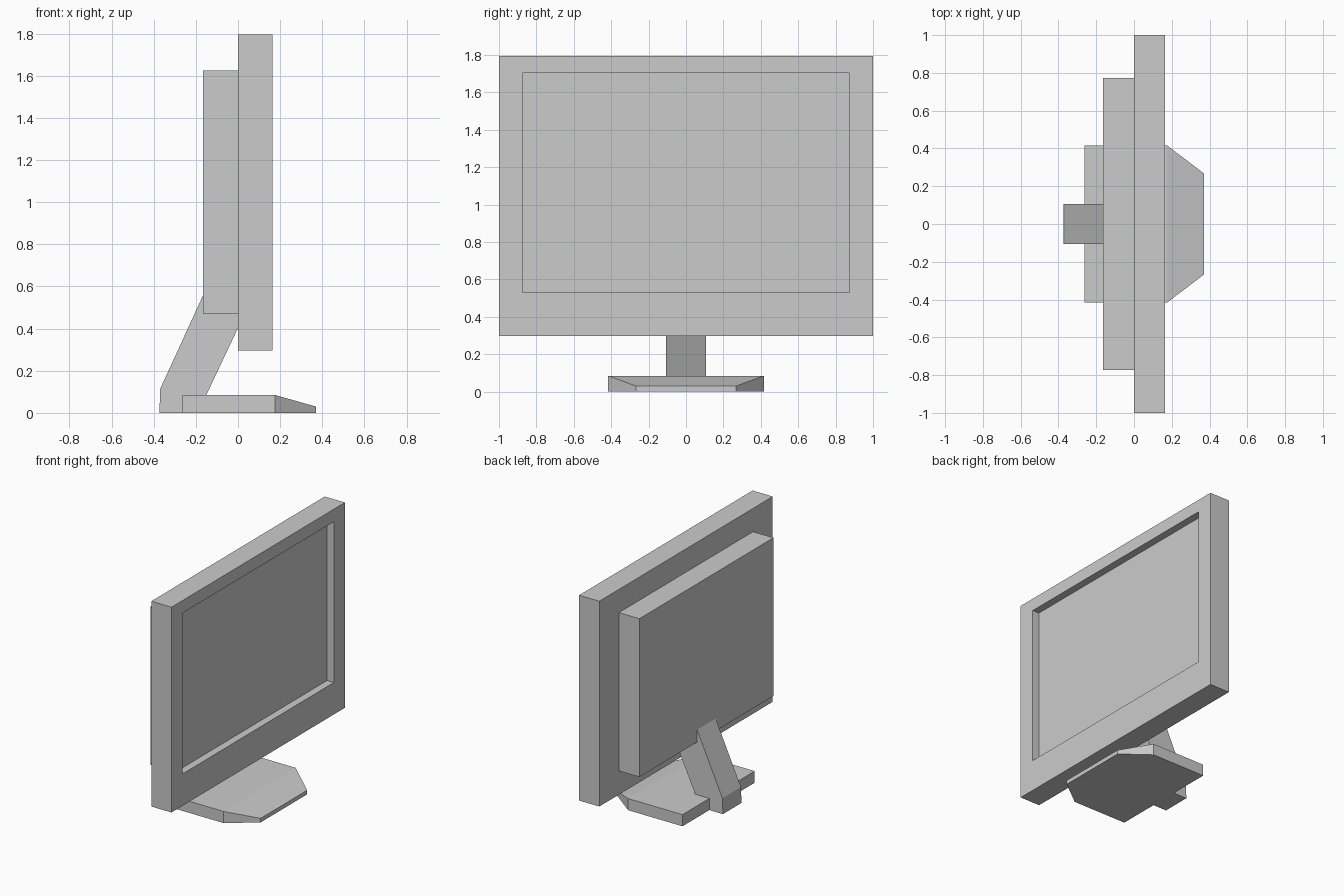
import bpy, bmesh
from mathutils import Vector

if "Cube" in bpy.data.objects:
    bpy.data.objects.remove(bpy.data.objects["Cube"])


def make_object(name, bm):
    bmesh.ops.recalc_face_normals(bm, faces=bm.faces)
    mesh = bpy.data.meshes.new(name)
    bm.to_mesh(mesh)
    bm.free()
    obj = bpy.data.objects.new(name, mesh)
    bpy.context.collection.objects.link(obj)
    return obj


def box(lo, hi):
    bm = bmesh.new()
    bmesh.ops.create_cube(bm, size=1)
    lo, hi = Vector(lo), Vector(hi)
    for v in bm.verts:
        v.co = Vector(lo[i] + (v.co[i] + 0.5) * (hi[i] - lo[i]) for i in range(3))
    return bm


def front_face(bm):
    bm.normal_update()
    return max(bm.faces, key=lambda f: f.normal.x)


# Screen housing: box with a recessed display on its +x face
bm = box((0, -1, 0.297), (0.163, 1, 1.795))
face = front_face(bm)
bmesh.ops.inset_individual(bm, faces=[face], thickness=0.05)
for v in face.verts:
    v.co.y = 0.873 if v.co.y > 0 else -0.873
    v.co.z = 1.703 if v.co.z > 1 else 0.53
bmesh.ops.inset_individual(bm, faces=[face], thickness=0, depth=-0.055)
make_object("screen_housing", bm)

# Rear casing
make_object("rear_casing", box((-0.165, -0.773, 0.47), (0, 0.773, 1.625)))

# Slanted neck: side profile (x, z) extruded across y
profile = [(-0.373, 0), (-0.15, 0), (-0.15, 0.085), (0, 0.403), (0, 0.47),
           (-0.165, 0.47), (-0.165, 0.56), (-0.369, 0.115)]
bm = bmesh.new()
side = bm.faces.new([bm.verts.new((x, -0.107, z)) for x, z in profile])
ext = bmesh.ops.extrude_face_region(bm, geom=[side], use_keep_orig=True)
for g in ext["geom"]:
    if isinstance(g, bmesh.types.BMVert):
        g.co.y = 0.107
make_object("neck", bm)

# Foot: flat slab with a front that tapers in and slopes down
bm = box((-0.263, -0.416, 0), (0.175, 0.416, 0.085))
ext = bmesh.ops.extrude_discrete_faces(bm, faces=[front_face(bm)])
for v in ext["faces"][0].verts:
    v.co.x = 0.37
    v.co.y *= 0.268 / 0.416
    v.co.z = 0.03 if v.co.z > 0.01 else 0
make_object("foot", bm)
